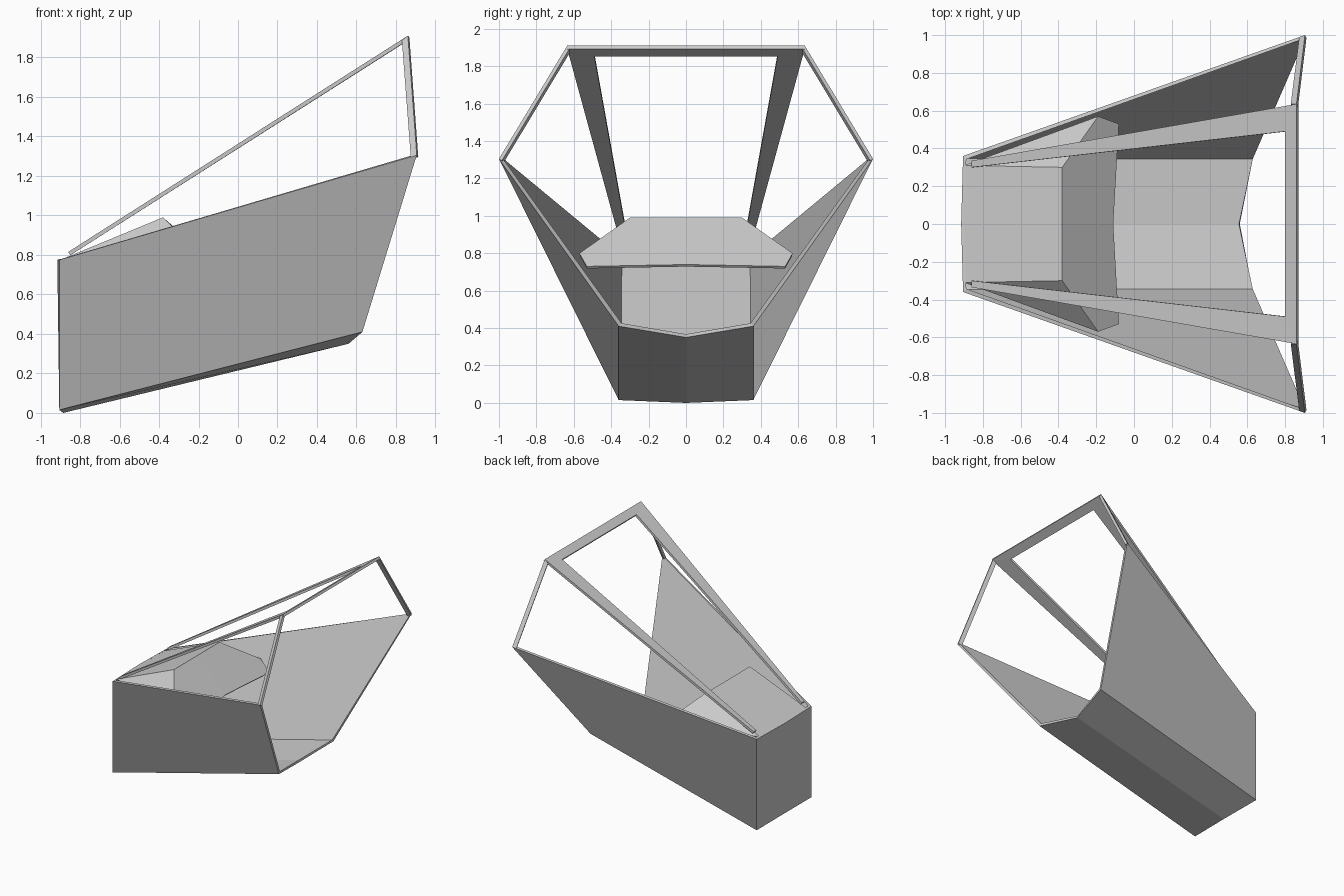
import bpy

if "Cube" in bpy.data.objects:
    bpy.data.objects.remove(bpy.data.objects["Cube"])


def shell(name, verts, faces, thickness):
    """Half shell (y >= 0), mirrored across y = 0 and thickened inwards."""
    mesh = bpy.data.meshes.new(name)
    mesh.from_pydata(verts, [], faces)
    obj = bpy.data.objects.new(name, mesh)
    bpy.context.collection.objects.link(obj)
    mirror = obj.modifiers.new("mirror", "MIRROR")
    mirror.use_axis = (False, True, False)
    mirror.use_clip = True
    solid = obj.modifiers.new("thickness", "SOLIDIFY")
    solid.thickness = thickness
    solid.offset = -1
    solid.use_even_offset = True
    return obj


# Open tub: flared side, blunt nose, shallow V floor
shell("cockpit_tub",
      [(-.905, .36, .015), (.63, .36, .41), (.905, 1, 1.305), (-.905, .36, .775),
       (-.915, 0, .775), (-.885, 0, 0), (.56, 0, .35)],
      [(0, 3, 2, 1), (0, 5, 4, 3), (0, 1, 6, 5)], .018)

# Dashboard: sloping hood, side facets and instrument face
shell("dashboard",
      [(-.9, 0, .775), (-.9, .31, .775), (-.38, 0, .99), (-.38, .3, .99),
       (-.19, .57, .80), (-.08, .53, .73), (-.11, 0, .74)],
      [(0, 2, 3, 1), (1, 3, 4), (2, 6, 5, 4, 3)], .015)

# Canopy frame: tapering struts joined by a cross bar
shell("canopy_frame",
      [(-.86, .335, .815), (-.86, .30, .815), (.8, .49, 1.87), (.86, .635, 1.91),
       (.8, 0, 1.87), (.86, 0, 1.91)],
      [(0, 1, 2, 3), (2, 4, 5, 3)], .02)

# Side posts from the tub corners to the canopy frame
shell("canopy_post",
      [(.905, 1, 1.305), (.86, .635, 1.91), (.83, .635, 1.885), (.875, .99, 1.295)],
      [(0, 3, 2, 1)], .02)
